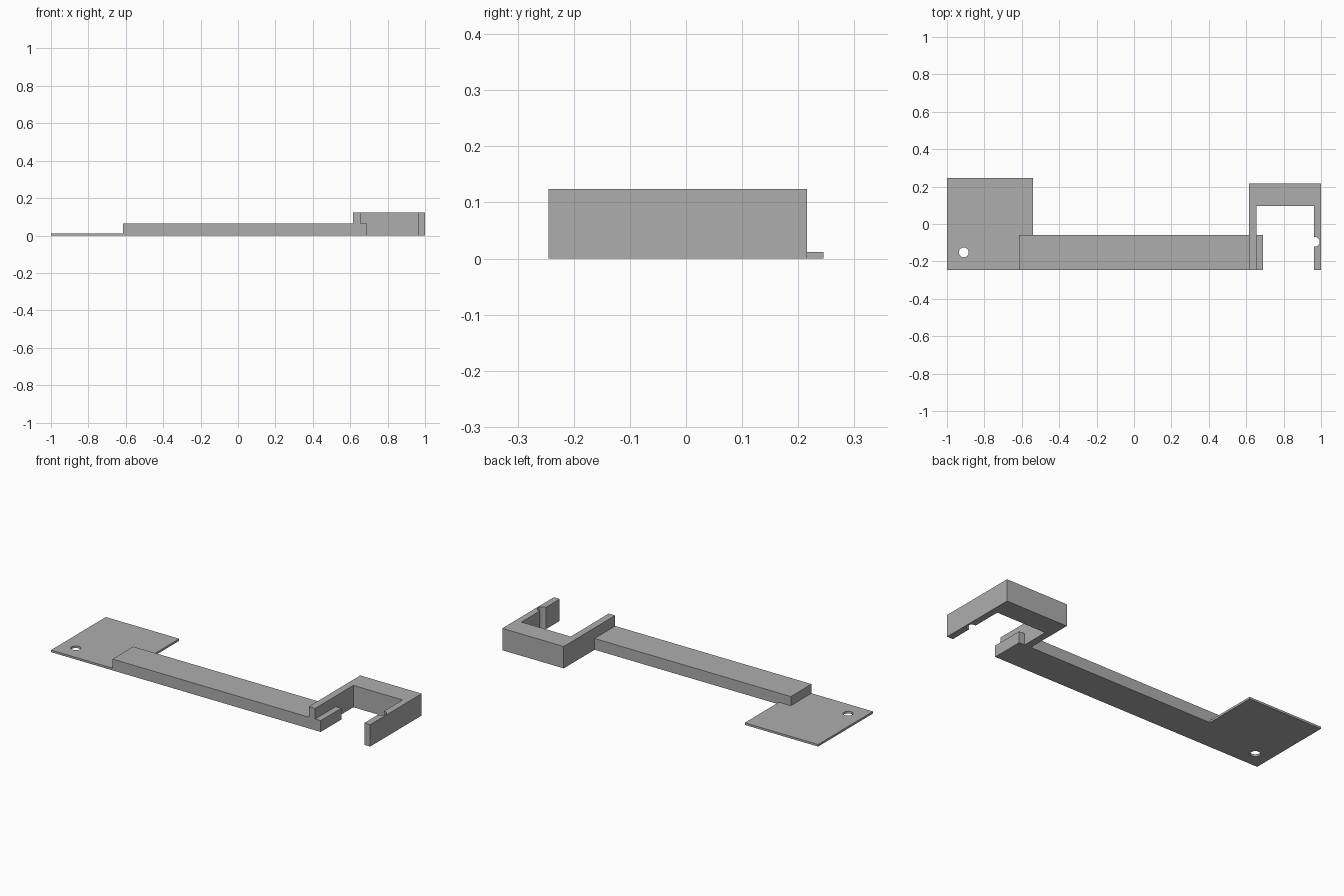
import bpy, bmesh
from mathutils import Matrix, Vector

cube = bpy.data.objects.get("Cube")
if cube:
    bpy.data.objects.remove(cube, do_unlink=True)

GREY = (0.42, 0.42, 0.42, 1)
grey = bpy.data.materials.new("plain_grey")
grey.use_nodes = True
grey.diffuse_color = GREY
grey.node_tree.nodes["Principled BSDF"].inputs["Base Color"].default_value = GREY

FRONT, PLATE_TOP, BAR_TOP, BRACKET_TOP = -0.245, 0.012, 0.064, 0.124


def finish(name, bm):
    bmesh.ops.recalc_face_normals(bm, faces=bm.faces)
    mesh = bpy.data.meshes.new(name)
    bm.to_mesh(mesh)
    bm.free()
    mesh.materials.append(grey)
    obj = bpy.data.objects.new(name, mesh)
    bpy.context.scene.collection.objects.link(obj)
    return obj


def extrude_outline(name, points, height):
    """Raise a flat outline from the ground to the given height."""
    bm = bmesh.new()
    face = bm.faces.new([bm.verts.new((x, y, 0)) for x, y in points])
    top = bmesh.ops.extrude_face_region(bm, geom=[face])["geom"]
    verts = [v for v in top if isinstance(v, bmesh.types.BMVert)]
    bmesh.ops.translate(bm, verts=verts, vec=Vector((0, 0, height)))
    return finish(name, bm)


def rectangle(x0, x1, y0, y1):
    return [(x0, y0), (x1, y0), (x1, y1), (x0, y1)]


def drill(target, name, x, y, radius):
    """Cut a round vertical hole with a hidden cylinder."""
    bm = bmesh.new()
    bmesh.ops.create_cone(bm, cap_ends=True, segments=32, radius1=radius,
                          radius2=radius, depth=1,
                          matrix=Matrix.Translation((x, y, 0)))
    cutter = finish(name, bm)
    cutter.hide_render = True
    cutter.hide_viewport = True
    cutter.display_type = 'WIRE'
    cut = target.modifiers.new(name, 'BOOLEAN')
    cut.operation = 'DIFFERENCE'
    cut.solver = 'EXACT'
    cut.object = cutter


# Thin mounting plate with a screw hole
plate = extrude_outline("mounting_plate", rectangle(-1, -0.54, FRONT, 0.245), PLATE_TOP)
drill(plate, "screw_hole_cutter", -0.91, -0.152, 0.026)

# Long connecting bar
extrude_outline("connecting_bar", rectangle(-0.615, 0.69, FRONT, -0.06), BAR_TOP)

# U-shaped bracket, open to the front, with a round notch in the outer arm
bracket = extrude_outline("bracket", [
    (0.615, FRONT), (0.655, FRONT), (0.655, 0.097), (0.963, 0.097),
    (0.963, FRONT), (1, FRONT), (1, 0.216), (0.615, 0.216)], BRACKET_TOP)
drill(bracket, "notch_cutter", 0.967, -0.095, 0.026)
